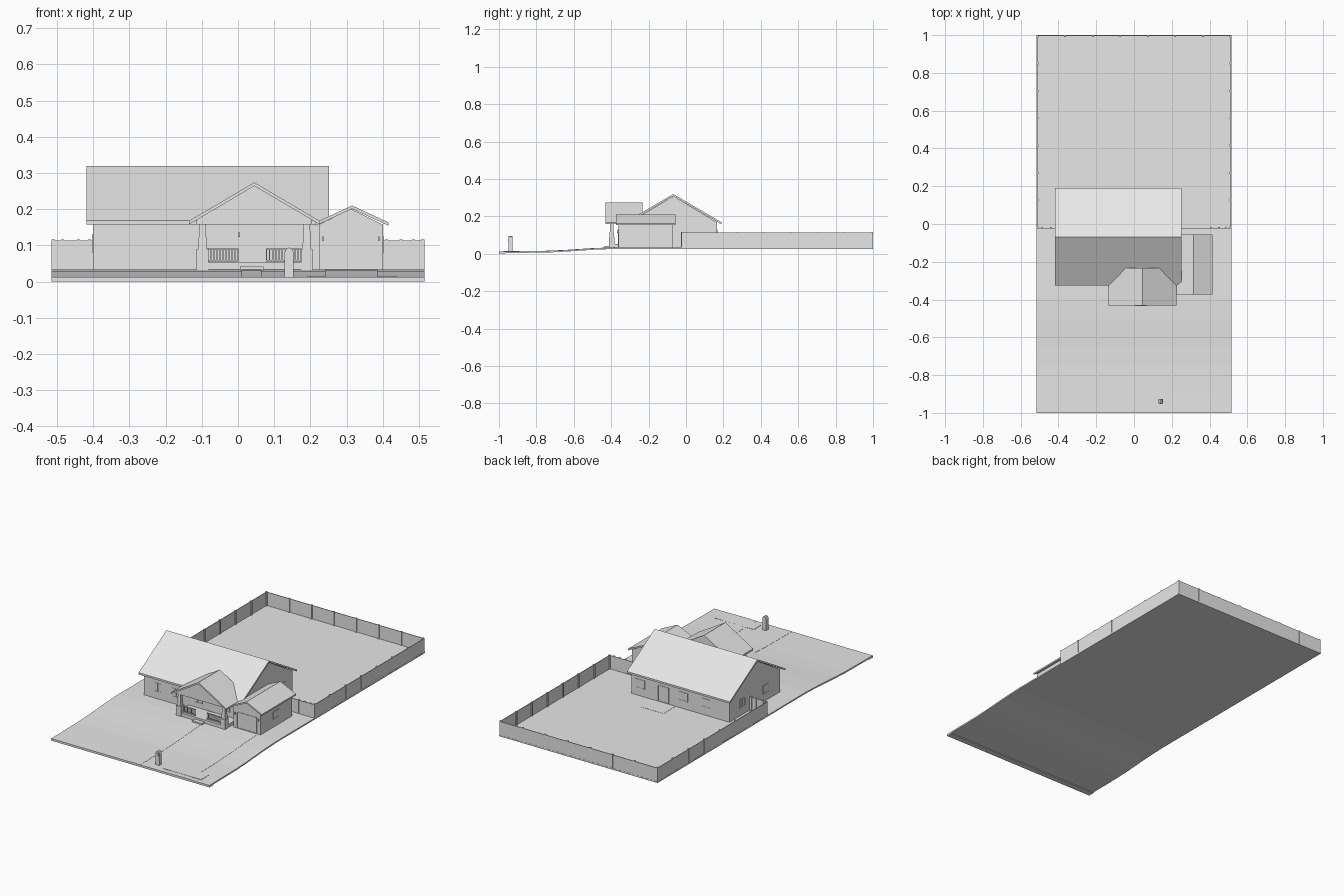
import bpy, bmesh

cube = bpy.data.objects.get("Cube")
if cube:
    bpy.data.objects.remove(cube, do_unlink=True)

grey = bpy.data.materials.new("plain light grey")
grey.use_nodes = True
grey.diffuse_color = (0.8, 0.8, 0.8, 1)
grey.node_tree.nodes["Principled BSDF"].inputs["Base Color"].default_value = (0.8, 0.8, 0.8, 1)


def finish(name, bm):
    bmesh.ops.recalc_face_normals(bm, faces=bm.faces)
    mesh = bpy.data.meshes.new(name)
    bm.to_mesh(mesh)
    bm.free()
    mesh.materials.append(grey)
    obj = bpy.data.objects.new(name, mesh)
    bpy.context.collection.objects.link(obj)
    return obj


def add_box(bm, x0, x1, y0, y1, z0, z1, taper=1.0):
    """Add a box whose top can be narrower than its base."""
    verts = bmesh.ops.create_cube(bm, size=1)["verts"]
    for v in verts:
        t = taper if v.co.z > 0 else 1
        v.co = ((x0 + x1) / 2 + v.co.x * t * (x1 - x0),
                (y0 + y1) / 2 + v.co.y * t * (y1 - y0),
                z1 if v.co.z > 0 else z0)


def boxes(name, *sizes):
    bm = bmesh.new()
    for size in sizes:
        add_box(bm, *size)
    return finish(name, bm)


def extrude(name, profile, a, b, axis):
    """Sweep a (side, height) profile along the x or y axis from a to b."""
    bm = bmesh.new()
    place = (lambda s, z, t: (t, s, z)) if axis == "x" else (lambda s, z, t: (s, t, z))
    face = bm.faces.new([bm.verts.new(place(s, z, a)) for s, z in profile])
    moved = bmesh.ops.extrude_face_region(bm, geom=[face])["geom"]
    for v in moved:
        if isinstance(v, bmesh.types.BMVert):
            v.co[0 if axis == "x" else 1] = b
    return finish(name, bm)


def gable_roof(name, mid, half, eave, ridge, a, b, axis, thick=0.011):
    top = [(mid - half, eave), (mid, ridge), (mid + half, eave)]
    extrude(name, top + [(s, z - thick) for s, z in reversed(top)], a, b, axis)


def gable_walls(name, s0, s1, base, wall, peak, a, b, axis):
    mid = (s0 + s1) / 2
    extrude(name, [(s0, base), (s1, base), (s1, wall), (mid, peak), (s0, wall)], a, b, axis)


def window(name, wall, out, axis, mid, z0, z1, width, bars=1):
    """Thin pane and frame on a wall facing along the given axis."""
    bm = bmesh.new()

    def slab(s0, s1, low, high, depth):
        d0, d1 = sorted((wall - out * 0.001, wall + out * depth))
        if axis == "x":
            add_box(bm, d0, d1, s0, s1, low, high)
        else:
            add_box(bm, s0, s1, d0, d1, low, high)

    a, b, rim = mid - width / 2, mid + width / 2, 0.003
    slab(a, b, z0, z1, 0.001)
    for low in (z0, z1 - rim):
        slab(a, b, low, low + rim, 0.0025)
    for i in range(bars + 2):
        s = a + (width - rim) * i / (bars + 1)
        slab(s, s + rim, z0, z1, 0.0025)
    finish(name, bm)


# Sloping lot and paving
slope = [(-1, 0.012), (-0.75, 0.015), (-0.65, 0.019), (-0.5, 0.029), (-0.38, 0.034)]
lot_top = slope + [(1, 0.034)]
lot_base = [(1, 0.026), (-0.38, 0.026), (-0.5, 0.021), (-0.65, 0.011), (-0.75, 0.006), (-1, 0.004)]
extrude("lot", lot_top + lot_base, -0.515, 0.515, "x")
boxes("curb", (-0.515, 0.515, -1, -0.965, 0, 0.012))


def paving(name, x0, x1):
    top = [(y, z + 0.001) for y, z in slope]
    extrude(name, top + [(y, z - 0.002) for y, z in reversed(slope)], x0, x1, "x")


paving("driveway", 0.24, 0.385)
paving("front_path", 0.01, 0.065)
boxes("driveway_apron", (0.19, 0.44, -0.97, -0.9, 0.005, 0.0145))
boxes("patio", (-0.05, 0.1, 0.16, 0.28, 0.03, 0.035))

# Main house
gable_walls("house_walls", -0.303, 0.167, 0.03, 0.167, 0.308, -0.4, 0.236, "x")
gable_roof("house_roof", -0.068, 0.258, 0.168, 0.319, -0.418, 0.251, "x")
for i, x in enumerate((-0.31, -0.19)):
    window(f"front_window_{i}", -0.303, -1, "y", x, 0.075, 0.125, 0.05)
for i, x in enumerate((0.18, -0.1, -0.25)):
    window(f"back_window_{i}", 0.167, 1, "y", x, 0.08, 0.13, 0.06)
window("back_door", 0.167, 1, "y", 0.03, 0.036, 0.13, 0.07)
for i, y in enumerate((-0.17, 0.05)):
    window(f"right_window_{i}", -0.4, -1, "x", y, 0.08, 0.13, 0.05)
window("left_window", 0.236, 1, "x", 0.08, 0.08, 0.13, 0.05)

# Garage wing
gable_walls("garage_walls", 0.223, 0.4, 0.03, 0.157, 0.201, -0.362, -0.07, "y")
gable_roof("garage_roof", 0.315, 0.101, 0.163, 0.21, -0.373, -0.056, "y", 0.009)
window("garage_door", -0.362, -1, "y", 0.312, 0.036, 0.13, 0.13, 0)
window("garage_window", 0.4, 1, "x", -0.22, 0.08, 0.125, 0.05)
boxes("garage_lamps", *[(x - 0.002, x + 0.002, -0.369, -0.36, 0.112, 0.125) for x in (0.235, 0.389)])

# Porch
gable_roof("porch_roof", 0.045, 0.18, 0.168, 0.274, -0.431, -0.233, "y", 0.01)
extrude("porch_gable", [(-0.115, 0.158), (0.205, 0.158), (0.205, 0.17), (0.045, 0.265), (-0.115, 0.17)],
        -0.41, -0.235, "y")
boxes("porch_floor", (-0.11, 0.205, -0.41, -0.3, 0.03, 0.052))
boxes("porch_step", (0.005, 0.07, -0.435, -0.405, 0.03, 0.041))
for side, x in (("right", -0.098), ("left", 0.19)):
    boxes(f"{side}_porch_column",
          (x - 0.016, x + 0.016, -0.413, -0.381, 0.03, 0.09),
          (x - 0.012, x + 0.012, -0.409, -0.385, 0.09, 0.162, 0.7))


def railing(name, x0, x1):
    bars = [(x0, x1, -0.401, -0.394, z, z + 0.004) for z in (0.055, 0.088)]
    count = round((x1 - x0) / 0.009)
    for i in range(count + 1):
        x = x0 + (x1 - x0 - 0.003) * i / count
        bars.append((x, x + 0.003, -0.399, -0.396, 0.056, 0.09))
    boxes(name, *bars)


railing("right_porch_railing", -0.085, 0.002)
railing("left_porch_railing", 0.077, 0.176)
window("front_door", -0.303, -1, "y", 0.035, 0.052, 0.135, 0.045, 0)
window("porch_window_right", -0.303, -1, "y", -0.05, 0.08, 0.13, 0.06)
window("porch_window_left", -0.303, -1, "y", 0.13, 0.08, 0.13, 0.06)
boxes("porch_lamp", (0, 0.006, -0.31, -0.302, 0.123, 0.135))

# Yard fence
F0, F1 = 0.03, 0.113
boxes("side_fences", *[(x - 0.002, x + 0.002, -0.022, 1, F0, F1) for x in (-0.512, 0.512)])
boxes("back_fence", (-0.514, 0.514, 0.995, 0.999, F0, F1))
boxes("front_fences", (-0.514, -0.4, -0.024, -0.02, F0, F1), (0.236, 0.514, -0.024, -0.02, F0, F1))
posts = []
for i in range(8):
    y = -0.018 + i * 0.1445
    for x in (-0.51, 0.51):
        posts.append((x - 0.005, x + 0.005, y - 0.005, y + 0.005, F0, F1 + 0.003))
for i in range(1, 7):
    x = -0.51 + i * 1.02 / 7
    posts.append((x - 0.005, x + 0.005, 0.99, 1, F0, F1 + 0.003))
for x in (-0.485, -0.44, -0.41, 0.41, 0.45, 0.485):
    posts.append((x - 0.004, x + 0.004, -0.027, -0.017, F0 + 0.01, F1 + 0.003))
boxes("fence_posts", *posts)

# Mailbox pillar with rounded cap
extrude("mailbox_pillar", [(0.129, 0.01), (0.153, 0.01), (0.153, 0.082), (0.149, 0.09),
                           (0.141, 0.094), (0.133, 0.09), (0.129, 0.082)], -0.95, -0.927, "y")
boxes("mailbox_door", (0.134, 0.148, -0.953, -0.949, 0.066, 0.082))
